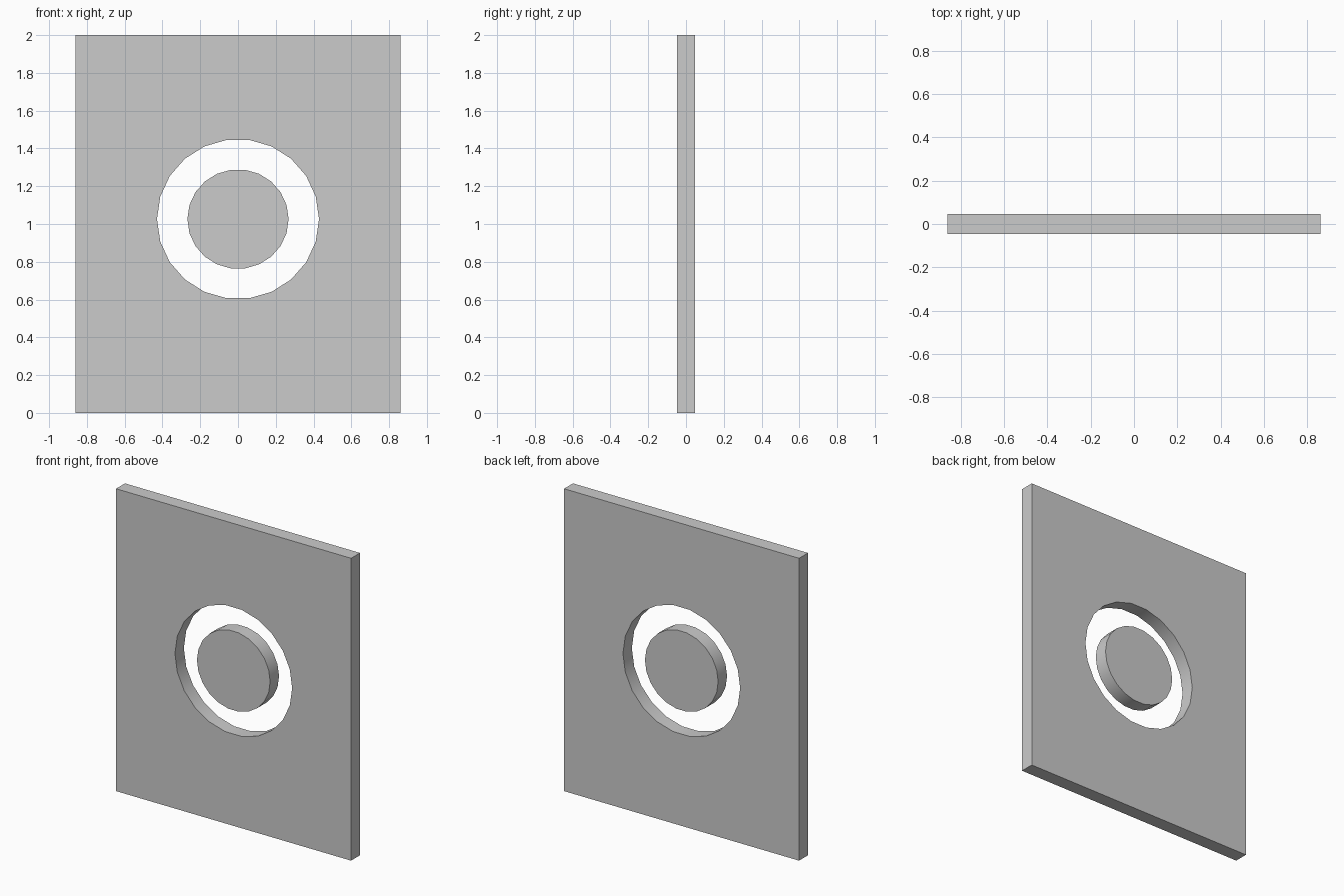
import bpy, bmesh
from math import sin, cos, pi, radians

if "Cube" in bpy.data.objects:
    bpy.data.objects.remove(bpy.data.objects["Cube"])

HALF_W, HEIGHT, HALF_T = 0.86, 2.0, 0.0465
CENTRE_Z, SIDES = 1.026, 22


def ring(rx, rz):
    """Ellipse points in the front plane, with a vertex at each side."""
    return [(rx * cos(2 * pi * i / SIDES), CENTRE_Z + rz * sin(2 * pi * i / SIDES))
            for i in range(SIDES)]


def slab(name, loops):
    """Fill closed outlines (later ones are holes) and extrude through y."""
    bm = bmesh.new()
    edges = []
    for pts in loops:
        vs = [bm.verts.new((x, -HALF_T, z)) for x, z in pts]
        edges += [bm.edges.new((vs[i - 1], vs[i])) for i in range(len(vs))]
    bmesh.ops.triangle_fill(bm, use_beauty=True, edges=edges, normal=(0, -1, 0))
    res = bmesh.ops.extrude_face_region(bm, geom=bm.faces[:], use_keep_orig=True)
    moved = [g for g in res["geom"] if isinstance(g, bmesh.types.BMVert)]
    bmesh.ops.translate(bm, verts=moved, vec=(0, 2 * HALF_T, 0))
    bmesh.ops.recalc_face_normals(bm, faces=bm.faces[:])
    mesh = bpy.data.meshes.new(name)
    bm.to_mesh(mesh)
    bm.free()
    obj = bpy.data.objects.new(name, mesh)
    bpy.context.collection.objects.link(obj)
    # smooth round walls, sharp rims
    bpy.ops.object.select_all(action='DESELECT')
    obj.select_set(True)
    bpy.context.view_layer.objects.active = obj
    bpy.ops.object.shade_smooth_by_angle(angle=radians(30))
    return obj


# panel with a round opening
panel = [(-HALF_W, 0), (HALF_W, 0), (HALF_W, HEIGHT), (-HALF_W, HEIGHT)]
slab("panel", [panel, ring(0.429, 0.423)])

# free disc in the middle of the opening
slab("centre_disc", [ring(0.268, 0.2635)])
